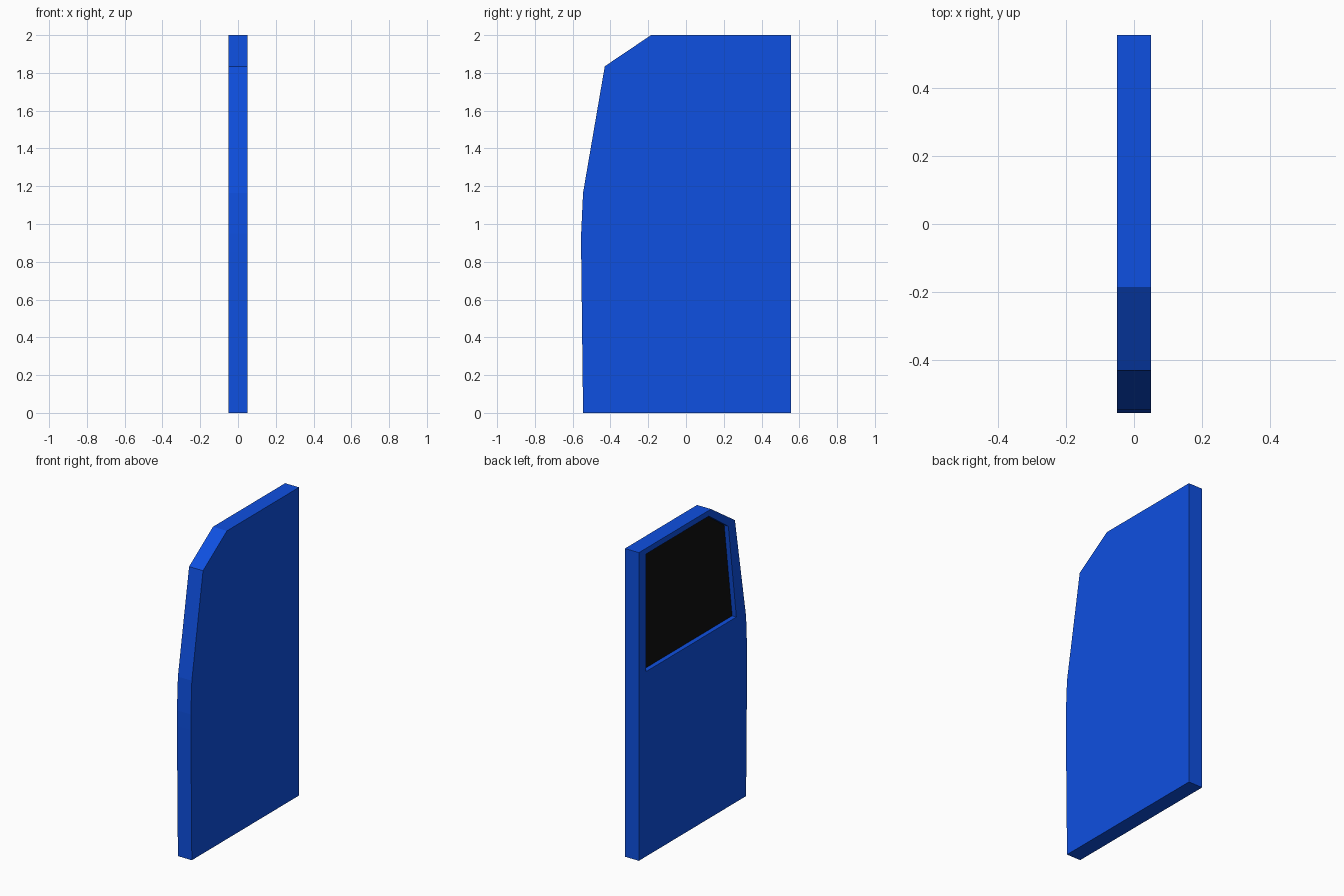
import bpy, bmesh
from mathutils import Vector

if "Cube" in bpy.data.objects:
    bpy.data.objects.remove(bpy.data.objects["Cube"])


def material(name, rgb):
    m = bpy.data.materials.new(name)
    m.diffuse_color = (*rgb, 1)
    m.use_nodes = True
    m.node_tree.nodes["Principled BSDF"].inputs["Base Color"].default_value = m.diffuse_color
    return m


HALF = 0.05      # half the door thickness
DEPTH = 0.03     # depth of the window recess

# Door outline (y, z); the first five corners enclose the window area
outline = [(0.555, 1.165), (0.555, 2), (-0.185, 2), (-0.43, 1.835), (-0.545, 1.165),
           (-0.555, 0.95), (-0.555, 0.85), (-0.545, 0), (0.555, 0)]
# Window opening corners, matching the first five outline corners
opening = [(0.483, 1.2), (0.483, 1.963), (-0.163, 1.963), (-0.363, 1.82), (-0.445, 1.2)]

bm = bmesh.new()

# Door slab: outer (-x) face extruded towards +x
ring = [bm.verts.new((-HALF, y, z)) for y, z in outline]
back = bm.faces.new(ring)
res = bmesh.ops.extrude_face_region(bm, geom=[back], use_keep_orig=True)
moved = [g for g in res["geom"] if isinstance(g, bmesh.types.BMVert)]
bmesh.ops.translate(bm, verts=moved, vec=(2 * HALF, 0, 0))

# Split the outer face at the waist line, leaving the window area on top
bmesh.utils.face_split(back, ring[0], ring[4])
upper = next(f for f in bm.faces if set(f.verts) == set(ring[:5]))
bm.faces.remove(upper)

# Window frame, recess walls and dark pane
rim = [bm.verts.new((-HALF, y, z)) for y, z in opening]
floor = [bm.verts.new((-HALF + DEPTH, y, z)) for y, z in opening]
for a, b in ((ring, rim), (rim, floor)):
    for i in range(5):
        j = (i + 1) % 5
        bm.faces.new((a[i], a[j], b[j], b[i]))
pane = bm.faces.new(floor)
bmesh.ops.recalc_face_normals(bm, faces=bm.faces)
pane.material_index = 1

mesh = bpy.data.meshes.new("door_panel")
bm.to_mesh(mesh)
bm.free()
mesh.materials.append(material("blue paint", (0.0045, 0.08, 0.75)))
mesh.materials.append(material("dark glass", (0.005, 0.005, 0.005)))
door = bpy.data.objects.new("door_panel", mesh)
bpy.context.collection.objects.link(door)
